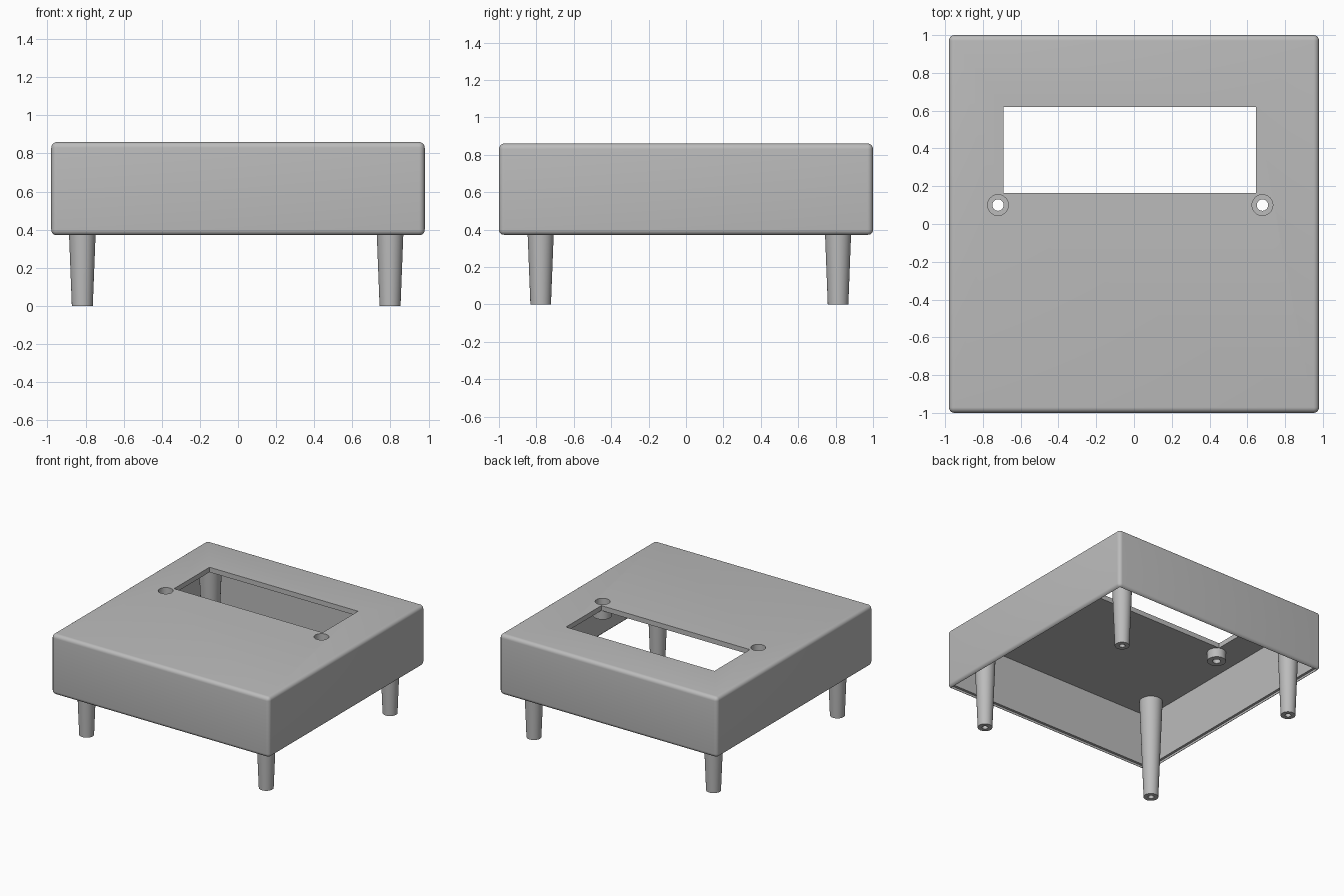
import bpy, bmesh, math

if "Cube" in bpy.data.objects:
    bpy.data.objects.remove(bpy.data.objects["Cube"], do_unlink=True)

GREY = (0.5, 0.5, 0.5, 1)
plastic = bpy.data.materials.new("grey_plastic")
plastic.use_nodes = True
plastic.diffuse_color = GREY
plastic.node_tree.nodes["Principled BSDF"].inputs["Base Color"].default_value = GREY

BOTTOM, CEILING, TOP = 0.37, 0.82, 0.86


def finish(name, bm):
    """Turn a bmesh into a named object with the shared material."""
    bmesh.ops.recalc_face_normals(bm, faces=bm.faces)
    mesh = bpy.data.meshes.new(name)
    bm.to_mesh(mesh)
    bm.free()
    mesh.materials.append(plastic)
    obj = bpy.data.objects.new(name, mesh)
    bpy.context.collection.objects.link(obj)
    return obj


def box(name, x0, x1, y0, y1, z0, z1, radius=0):
    """Box; with a radius, every edge except the bottom ones is rounded."""
    bm = bmesh.new()
    bmesh.ops.create_cube(bm, size=1)
    for v in bm.verts:
        v.co.x = x1 if v.co.x > 0 else x0
        v.co.y = y1 if v.co.y > 0 else y0
        v.co.z = z1 if v.co.z > 0 else z0
    if radius:
        edges = [e for e in bm.edges if max(v.co.z for v in e.verts) > z0]
        bmesh.ops.bevel(bm, geom=edges, offset=radius, segments=6,
                        profile=0.5, affect='EDGES')
    return finish(name, bm)


def lathe(name, profile, x, y, steps=40):
    """Spin a (radius, height) profile around a vertical axis at x, y."""
    bm = bmesh.new()
    verts = [bm.verts.new((r, 0, z)) for r, z in profile]
    edges = [bm.edges.new(pair) for pair in zip(verts, verts[1:])]
    bmesh.ops.spin(bm, geom=verts + edges, cent=(0, 0, 0), axis=(0, 0, 1),
                   angle=math.tau, steps=steps)
    bmesh.ops.remove_doubles(bm, verts=bm.verts, dist=1e-4)
    bmesh.ops.translate(bm, verts=bm.verts, vec=(x, y, 0))
    return finish(name, bm)


def cut(target, cutter):
    """Subtract the cutter and remove it."""
    mod = target.modifiers.new("cut", 'BOOLEAN')
    mod.operation = 'DIFFERENCE'
    mod.solver = 'EXACT'
    mod.object = cutter
    bpy.context.view_layer.objects.active = target
    bpy.ops.object.modifier_apply(modifier=mod.name)
    bpy.data.objects.remove(cutter, do_unlink=True)


# Hollow cover with rounded top and upright edges
cover = box("cover", -0.98, 0.98, -1, 1, BOTTOM, TOP, radius=0.03)
cut(cover, box("cavity", -0.94, 0.94, -0.96, 0.96, BOTTOM - 0.1, CEILING))
# Stepped lip inside the lower rim
cut(cover, box("lip", -0.96, 0.96, -0.98, 0.98, BOTTOM - 0.1, BOTTOM + 0.02))
# Display window
cut(cover, box("window", -0.69, 0.645, 0.165, 0.62, CEILING - 0.1, TOP + 0.1))

parts = [cover]

# Recessed screw holes with bosses under the ceiling
for side, x in (("right", -0.72), ("left", 0.68)):
    cut(cover, lathe("hole", [(0, CEILING - 0.1), (0.055, CEILING - 0.1),
                              (0.055, TOP + 0.1), (0, TOP + 0.1)], x, 0.1))
    parts.append(lathe("screw_boss_" + side,
                       [(0.07, CEILING), (0.07, 0.745), (0.03, 0.745),
                        (0.03, 0.78), (0.055, 0.78), (0.055, CEILING)], x, 0.1))

# Tapered legs reaching up to the ceiling, with a screw hole in each foot
for side, x in (("right", -0.817), ("left", 0.798)):
    for end, y in (("front", -0.777), ("back", 0.813)):
        parts.append(lathe(f"{end}_{side}_leg",
                           [(0, 0.2), (0.022, 0.2), (0.022, 0), (0.055, 0),
                            (0.087, CEILING)], x, y))

# Smooth the round surfaces, keep hard edges
bpy.ops.object.select_all(action='DESELECT')
for obj in parts:
    obj.select_set(True)
bpy.context.view_layer.objects.active = cover
bpy.ops.object.shade_smooth_by_angle(angle=math.radians(30))
